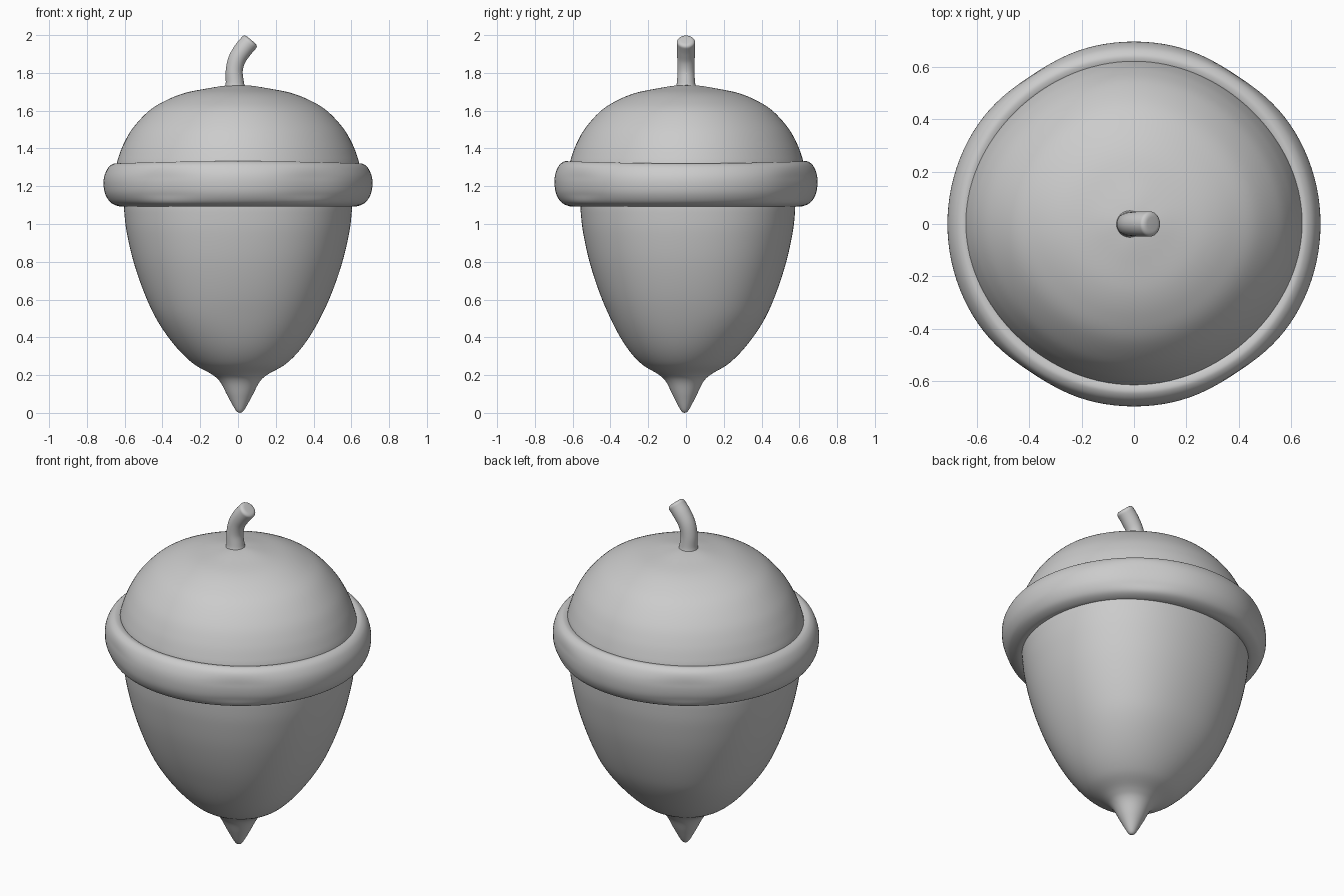
import bpy, bmesh, math
from mathutils import Vector

if "Cube" in bpy.data.objects:
    bpy.data.objects.remove(bpy.data.objects["Cube"])

SEG = 120


def smooth(pts, n=6):
    """Catmull-Rom interpolation through profile points."""
    out, c = [], len(pts)
    for i in range(c - 1):
        p = [Vector(pts[min(max(i + k, 0), c - 1)]) for k in (-1, 0, 1, 2)]
        for s in range(n):
            t = s / n
            out.append(0.5 * (2 * p[1] + (p[2] - p[0]) * t
                              + (2 * p[0] - 5 * p[1] + 4 * p[2] - p[3]) * t * t
                              + (3 * p[1] - p[0] - 3 * p[2] + p[3]) * t ** 3))
    out.append(Vector(pts[-1]))
    return out


def ramp(z, lo, hi):
    """Smooth 0 to 1 step."""
    t = max(0, min(1, (z - lo) / (hi - lo)))
    return t * t * (3 - 2 * t)


def skin(name, rings, cap_end=False):
    """Bridge rings of points; ends hidden inside other parts stay open."""
    bm = bmesh.new()
    vs = [[bm.verts.new(p) for p in r] for r in rings]
    n = len(vs[0])
    for a, b in zip(vs, vs[1:]):
        for j in range(n):
            k = (j + 1) % n
            bm.faces.new((a[j], a[k], b[k], b[j]))
    if cap_end:
        bm.faces.new(vs[-1])
    me = bpy.data.meshes.new(name)
    bm.to_mesh(me)
    bm.free()
    ob = bpy.data.objects.new(name, me)
    bpy.context.collection.objects.link(ob)
    bpy.ops.object.select_all(action='DESELECT')
    ob.select_set(True)
    bpy.context.view_layer.objects.active = ob
    bpy.ops.object.shade_smooth_by_angle(angle=math.radians(60))
    return ob


def lathe(name, profile, ratio, shape):
    """Revolve (radius, z) points; shape(a, z) gives radius, x, y and z offsets."""
    rings = []
    for r, z in profile:
        ring = []
        for j in range(SEG):
            a = 2 * math.pi * j / SEG
            dr, dx, dy, dz = shape(a, z)
            q = r + dr
            ring.append((q * math.cos(a) + dx, q * ratio * math.sin(a) + dy, z + dz))
        rings.append(ring)
    return skin(name, rings)


# Nut with pointed tip, a little fuller on the diagonals
def nut_shape(a, z):
    k = ramp(z, 0.2, 0.55)
    full = 0.02 * math.sin(2 * a) ** 2 + 0.006 * math.sin(2 * a)
    return full * k, 0.01 * (1 - k), -0.007 + 0.017 * k, 0


nut = smooth([(0.001, 0.0), (0.022, 0.014), (0.065, 0.09), (0.105, 0.165), (0.15, 0.205),
              (0.245, 0.26), (0.335, 0.35), (0.42, 0.475), (0.49, 0.62), (0.55, 0.79),
              (0.588, 0.95), (0.602, 1.06), (0.603, 1.11)])
lathe("nut", nut, 0.942, nut_shape)

# Cap dome
dome = smooth([(0.644, 1.31), (0.634, 1.35), (0.605, 1.425), (0.555, 1.51),
               (0.47, 1.60), (0.38, 1.655), (0.28, 1.694), (0.16, 1.718),
               (0.07, 1.732), (0.001, 1.736)])
lathe("cap_dome", dome, 0.965,
      lambda a, z: (-0.01 * math.sin(2 * a) ** 2, 0, 0.004, 0))


# Thick cap rim with slightly flattened stretches
def rim_shape(a, z):
    b = math.degrees(math.atan2(abs(math.sin(a)), abs(math.cos(a))))
    k = ramp(z, 1.1, 1.16) * (1 - ramp(z, 1.24, 1.32))
    flat = 0.012 * math.exp(-((b - 56) / 14) ** 2)
    return -flat * k, 0, 0, (-0.006 * math.cos(2 * a) - 0.004) * ramp(z, 1.12, 1.31)


rim = smooth([(0.595, 1.097), (0.63, 1.094), (0.675, 1.115), (0.703, 1.16), (0.712, 1.215),
              (0.707, 1.265), (0.687, 1.308), (0.66, 1.329), (0.635, 1.328), (0.62, 1.318)])
lathe("cap_rim", rim, 0.978, rim_shape)

# Bent stem swept along a path of (x, z, radius), then rounded off at the end
path = smooth([(-0.016, 1.726, 0.053), (-0.017, 1.75, 0.048), (-0.02, 1.81, 0.045),
               (-0.006, 1.87, 0.046), (0.026, 1.922, 0.048), (0.06, 1.962, 0.048)])
tip = path[-1].copy()
out = Vector((0.034, 0.040)).normalized()
for i in range(1, 6):
    t = math.pi / 2 * i / 5
    c = tip.xy + out * 0.016 * math.sin(t)
    path.append(Vector((c.x, c.y, 0.026 + 0.022 * math.cos(t))))
rings = []
for i, p in enumerate(path):
    q, s = path[max(i - 1, 0)], path[min(i + 1, len(path) - 1)]
    d = (s.xy - q.xy).normalized()
    rings.append([(p.x + p.z * math.cos(a) * d.y, -p.z * math.sin(a) * -1,
                   p.y - p.z * math.cos(a) * d.x)
                  for a in (2 * math.pi * j / 32 for j in range(32))])
skin("stem", rings, True)
